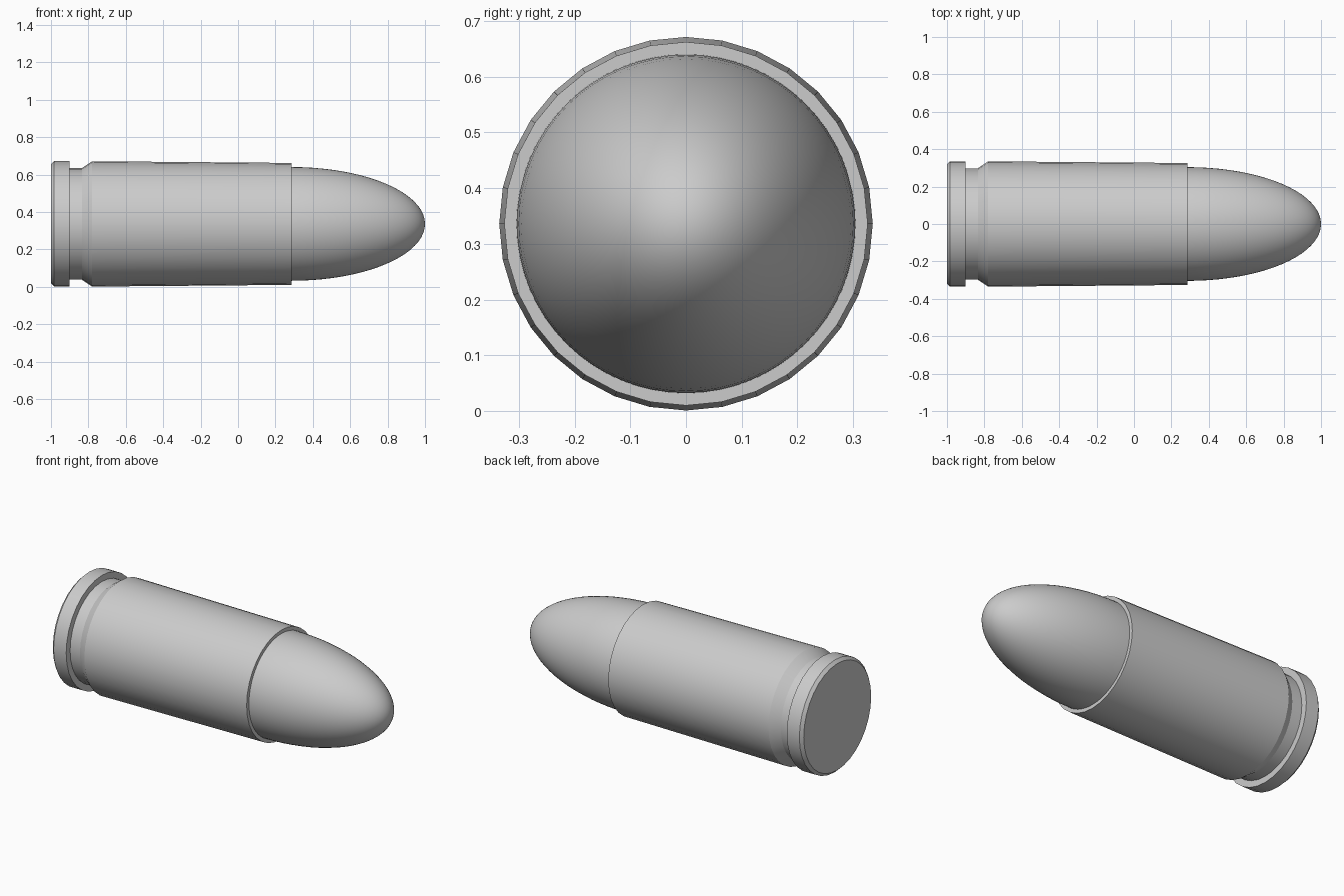
import bpy, math

cube = bpy.data.objects.get("Cube")
if cube:
    bpy.data.objects.remove(cube, do_unlink=True)

AXIS_Z = 0.336
SIDES = 32

metal = bpy.data.materials.new("grey metal")
metal.use_nodes = True
grey = (0.6, 0.6, 0.6, 1)
metal.diffuse_color = grey
metal.node_tree.nodes["Principled BSDF"].inputs["Base Color"].default_value = grey


def lathe(name, profile, sides, sharp_angle):
    """Turn (x, radius) points around the long axis; zero radius makes a pole."""
    verts, rings, faces = [], [], []
    for x, r in profile:
        n = 1 if r == 0 else sides
        rings.append(range(len(verts), len(verts) + n))
        for i in range(n):
            a = math.tau * i / sides
            verts.append((x, r * math.cos(a), AXIS_Z + r * math.sin(a)))
    for a, b in zip(rings, rings[1:]):
        for i in range(sides):
            j = (i + 1) % sides
            if len(a) == 1:
                faces.append((a[0], b[j], b[i]))
            elif len(b) == 1:
                faces.append((a[i], a[j], b[0]))
            else:
                faces.append((a[i], a[j], b[j], b[i]))
    mesh = bpy.data.meshes.new(name)
    mesh.from_pydata(verts, [], faces)
    mesh.materials.append(metal)
    obj = bpy.data.objects.new(name, mesh)
    bpy.context.collection.objects.link(obj)
    bpy.ops.object.select_all(action="DESELECT")
    obj.select_set(True)
    bpy.context.view_layer.objects.active = obj
    bpy.ops.object.shade_smooth_by_angle(angle=math.radians(sharp_angle))
    return obj


# Casing: chamfered rim, extractor groove, tapered wall and open mouth step
lathe("casing", [(-1, 0), (-1, 0.318), (-0.983, 0.335), (-0.9, 0.335),
                 (-0.9, 0.298), (-0.835, 0.298), (-0.78, 0.335),
                 (0.285, 0.326), (0.285, 0.295)], SIDES, 25)

# Rounded nose: half an ellipse turned about the axis
STEPS = 20
nose = [(0.27, 0.304)]
for k in range(STEPS + 1):
    t = math.pi / 2 * k / STEPS
    nose.append((0.285 + 0.715 * math.sin(t),
                 0.304 * math.cos(t) if k < STEPS else 0))
lathe("nose", nose, 64, 40)
